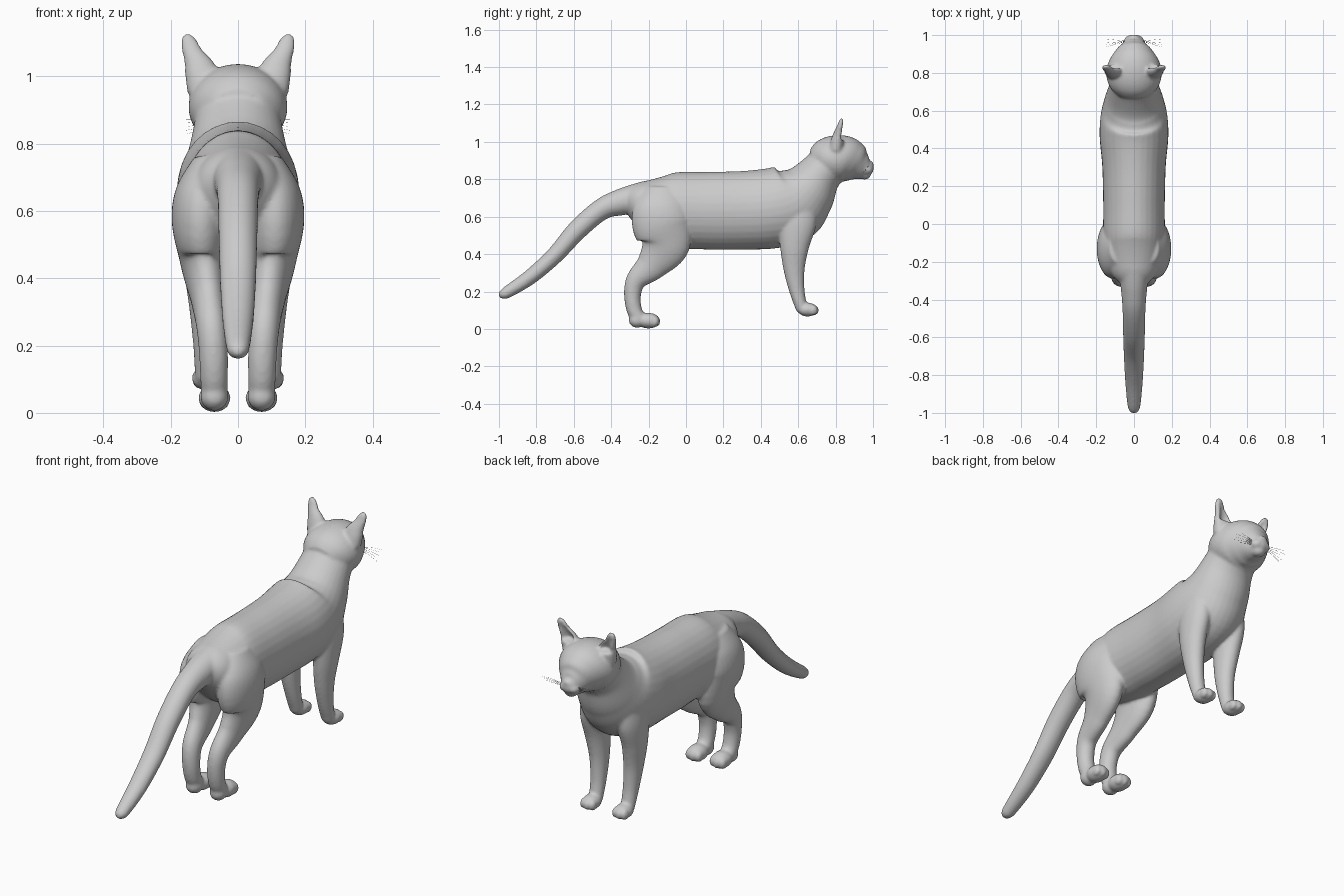
import bpy, bmesh, math
from mathutils import Vector

cube = bpy.data.objects.get("Cube")
if cube:
    bpy.data.objects.remove(cube, do_unlink=True)

grey = bpy.data.materials.new("light grey")
grey.use_nodes = True
tone = (0.6, 0.6, 0.6, 1)
grey.diffuse_color = tone
grey.node_tree.nodes["Principled BSDF"].inputs["Base Color"].default_value = tone


def finish(bm, name):
    bmesh.ops.recalc_face_normals(bm, faces=bm.faces)
    mesh = bpy.data.meshes.new(name)
    bm.to_mesh(mesh)
    bm.free()
    mesh.materials.append(grey)
    ob = bpy.data.objects.new(name, mesh)
    bpy.context.collection.objects.link(ob)
    return ob


def spline(p, t):
    """Smooth value along a list of sections."""
    i = min(int(t), len(p) - 2)
    f = t - i
    a, b, c, d = (Vector(p[max(0, min(len(p) - 1, i + k))]) for k in (-1, 0, 1, 2))
    return b + (c - a) * (f / 2) + (a * 2 - b * 5 + c * 4 - d) * (f * f / 2) \
        + (b * 3 - a - c * 3 + d) * (f ** 3 / 2)


def loft(name, sections, side=1, steps=6, sides=32):
    """Elliptical tube; each section is y, z, x, half width, half depth."""
    bm = bmesh.new()
    rings = []
    count = (len(sections) - 1) * steps
    for k in range(count + 1):
        t = k / steps
        y, z, x, rx, rn = spline(sections, t)
        ahead = spline(sections, min(t + 0.05, len(sections) - 1))
        behind = spline(sections, max(t - 0.05, 0))
        tan = Vector((0, ahead[0] - behind[0], ahead[1] - behind[1])).normalized()
        normal = Vector((0, -tan.z, tan.y))
        ring = []
        for j in range(sides):
            a = math.tau * j / sides
            pos = Vector((side * x, y, z)) + normal * (rn * math.sin(a))
            pos.x += rx * math.cos(a)
            ring.append(bm.verts.new(pos))
        rings.append(ring)
    for r, q in zip(rings, rings[1:]):
        for j in range(sides):
            n = (j + 1) % sides
            bm.faces.new((r[j], r[n], q[n], q[j]))
    bm.faces.new(rings[0])
    bm.faces.new(rings[-1])
    return finish(bm, name)


def ball(name, centre, radii, side=1):
    bm = bmesh.new()
    bmesh.ops.create_uvsphere(bm, u_segments=24, v_segments=16, radius=1)
    bmesh.ops.scale(bm, vec=radii, verts=bm.verts)
    bmesh.ops.translate(bm, vec=(centre[0] * side, centre[1], centre[2]), verts=bm.verts)
    return finish(bm, name)


def activate(ob):
    bpy.ops.object.select_all(action='DESELECT')
    ob.select_set(True)
    bpy.context.view_layer.objects.active = ob


# Trunk and neck
parts = [loft("body", [
    (-.33, .69, 0, .05, .05), (-.26, .68, 0, .12, .11), (-.1, .64, 0, .16, .195),
    (.1, .632, 0, .163, .207), (.3, .634, 0, .168, .21), (.46, .645, 0, .182, .215),
    (.57, .675, 0, .177, .21), (.645, .735, 0, .158, .165), (.71, .82, 0, .137, .122),
    (.77, .89, 0, .125, .11)])]

# Head from nape to nose
parts.append(loft("head", [
    (.68, .89, 0, .085, .07), (.73, .902, 0, .13, .11), (.79, .908, 0, .147, .126),
    (.85, .907, 0, .138, .125), (.9, .892, 0, .108, .108), (.94, .875, 0, .074, .078),
    (.975, .868, 0, .045, .052), (1.0, .872, 0, .02, .022)]))
parts.append(ball("chin", (0, .955, .822), (.034, .032, .024)))
parts.append(ball("nose", (0, .992, .884), (.017, .013, .012)))

# Tail
parts.append(loft("tail", [
    (-.22, .71, 0, .085, .08), (-.34, .68, 0, .07, .072), (-.45, .64, 0, .061, .058),
    (-.58, .53, 0, .058, .054), (-.7, .395, 0, .054, .046), (-.83, .28, 0, .047, .041),
    (-.95, .2, 0, .036, .033), (-.985, .183, 0, .027, .024), (-1.002, .176, 0, .007, .007)]))

ear = [(.80, .95, .1, .05, .04), (.808, 1.0, .105, .052, .036), (.815, 1.04, .115, .044, .028),
       (.824, 1.08, .137, .031, .018), (.831, 1.112, .147, .022, .012), (.834, 1.127, .148, .007, .005)]
hollow = [(y + .03, z + .012, x, rx * .74, rn) for y, z, x, rx, rn in ear[1:]]

for s in (1, -1):
    side = "left" if s > 0 else "right"
    # Muzzle pads
    parts.append(ball(side + "_muzzle", (.024, .968, .85), (.03, .031, .024), s))
    # Brow and cheek
    parts.append(ball(side + "_brow", (.05, .9, .958), (.035, .03, .02), s))
    # Ear with hollow front
    shell = loft(side + "_ear", ear, s)
    cutter = loft(side + "_ear_cutter", hollow, s)
    cutter.hide_render = True
    activate(shell)
    cut = shell.modifiers.new("hollow", 'BOOLEAN')
    cut.operation, cut.object, cut.solver = 'DIFFERENCE', cutter, 'EXACT'
    bpy.ops.object.modifier_apply(modifier=cut.name)
    bpy.data.objects.remove(cutter, do_unlink=True)
    parts.append(shell)
    # Front leg and paw
    parts.append(loft(side + "_front_leg", [
        (.61, .66, .1, .06, .09), (.595, .56, .108, .062, .1), (.58, .44, .108, .055, .078),
        (.578, .32, .1, .046, .057), (.592, .21, .095, .039, .042),
        (.612, .13, .093, .036, .033), (.62, .1, .093, .033, .03)], s))
    parts.append(ball(side + "_front_paw", (.093, .65, .103), (.044, .054, .037), s))
    # Hind leg, heel and paw
    parts.append(loft(side + "_hind_leg", [
        (-.12, .76, .07, .06, .09), (-.125, .67, .1, .083, .145), (-.13, .57, .11, .087, .16),
        (-.115, .45, .104, .069, .135), (-.18, .345, .09, .052, .087),
        (-.265, .262, .079, .046, .056), (-.286, .18, .073, .043, .045),
        (-.276, .1, .071, .041, .041), (-.25, .055, .07, .04, .038)], s))
    parts.append(ball(side + "_heel", (.07, -.262, .048), (.042, .045, .042), s))
    parts.append(ball(side + "_hind_paw", (.07, -.2, .044), (.048, .062, .042), s))
    # Toes
    for k in (-1, 0, 1):
        reach = -.008 * abs(k)
        parts.append(ball("front_toe", (.093 + k * .026, .685 + reach, .1), (.017, .027, .028), s))
        parts.append(ball("hind_toe", (.07 + k * .028, -.163 + reach, .04), (.018, .027, .029), s))

# Fuse everything into one skin
activate(parts[0])
for p in parts:
    p.select_set(True)
bpy.ops.object.join()
skin = parts[0]
skin.name = "cat_body"
remesh = skin.modifiers.new("fuse", 'REMESH')
remesh.mode, remesh.voxel_size = 'VOXEL', .0075
bpy.ops.object.modifier_apply(modifier=remesh.name)
relax = skin.modifiers.new("relax", 'SMOOTH')
relax.factor, relax.iterations = .5, 8
bpy.ops.object.modifier_apply(modifier=relax.name)
skin.data.materials.clear()
skin.data.materials.append(grey)
bpy.ops.object.shade_smooth()

# Eyes and whiskers
for s in (1, -1):
    side = "left" if s > 0 else "right"
    eye = ball(side + "_eye", (.055, .921, .924), (.017, .014, .012), s)
    activate(eye)
    bpy.ops.object.shade_smooth()
    whiskers = bpy.data.curves.new(side + "_whiskers", 'CURVE')
    whiskers.dimensions = '3D'
    whiskers.bevel_depth, whiskers.bevel_resolution = .0008, 1
    for k in range(5):
        line = whiskers.splines.new('POLY')
        line.points.add(6)
        for i, pt in enumerate(line.points):
            f = i / 6
            pt.co = (s * (.035 + .12 * f), .968 - .01 * f + (k - 2) * .011 * f,
                     .85 + (k - 2) * (.004 + .007 * f) + .02 * f * (1 - f), 1)
            pt.radius = 1 - .7 * f
    whiskers.materials.append(grey)
    bpy.context.collection.objects.link(bpy.data.objects.new(side + "_whiskers", whiskers))
